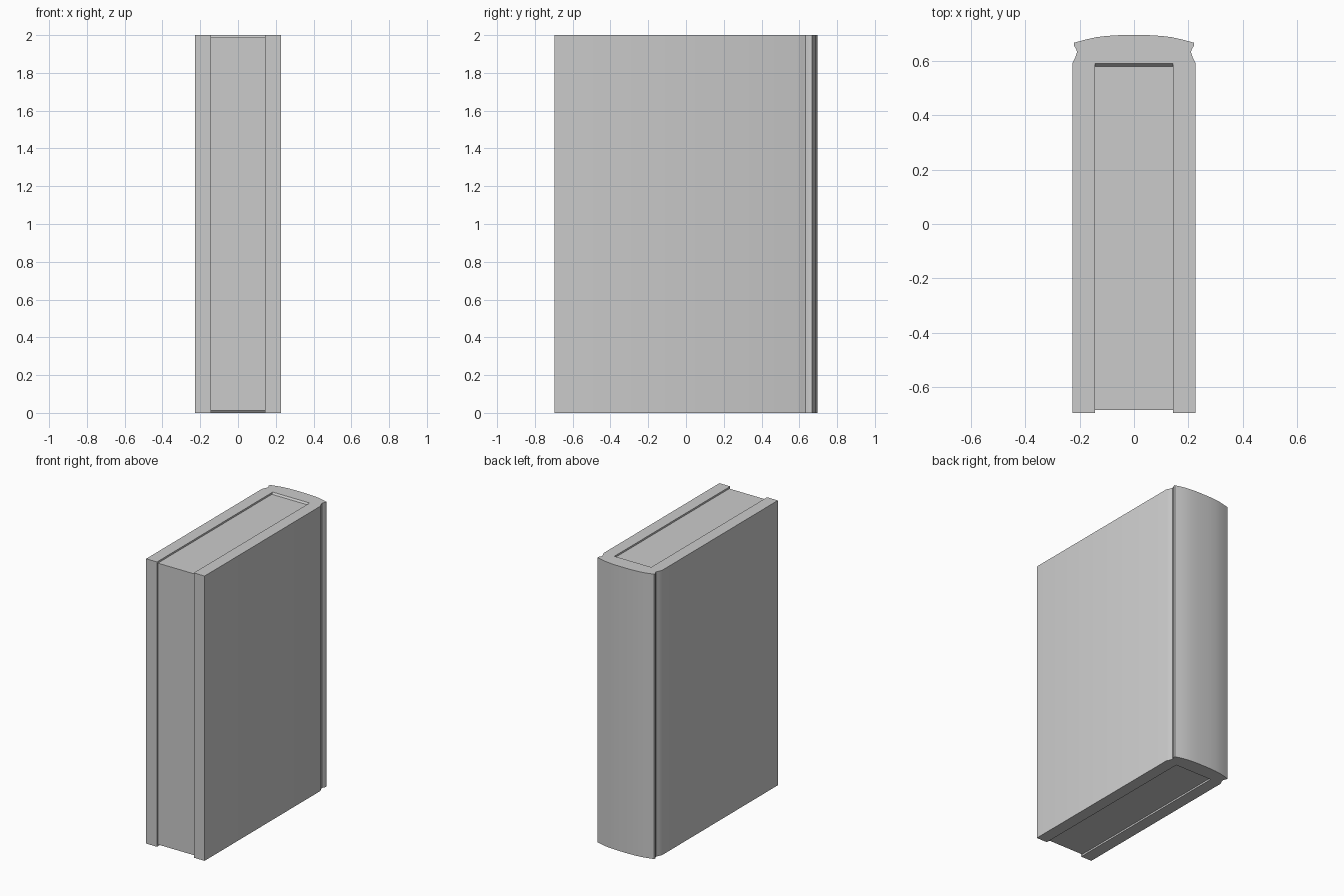
import bpy, bmesh
from mathutils import Vector

if "Cube" in bpy.data.objects:
    bpy.data.objects.remove(bpy.data.objects["Cube"])


def prism(name, profile, to_3d, offset):
    """Extrude a closed 2D profile along the offset vector."""
    bm = bmesh.new()
    face = bm.faces.new([bm.verts.new(to_3d(a, b)) for a, b in profile])
    ext = bmesh.ops.extrude_face_region(bm, geom=[face])
    verts = [v for v in ext["geom"] if isinstance(v, bmesh.types.BMVert)]
    bmesh.ops.translate(bm, verts=verts, vec=Vector(offset))
    bmesh.ops.recalc_face_normals(bm, faces=bm.faces)
    mesh = bpy.data.meshes.new(name)
    bm.to_mesh(mesh)
    bm.free()
    obj = bpy.data.objects.new(name, mesh)
    bpy.context.collection.objects.link(obj)
    return obj


# Cover: U-shaped outline with hinge grooves and a rounded spine
half = [(0.143, 0.59), (0.143, -0.695), (0.227, -0.695), (0.227, 0.59),
        (0.217, 0.611), (0.209, 0.633), (0.214, 0.645), (0.220, 0.655),
        (0.220, 0.667), (0.18, 0.678), (0.14, 0.687), (0.10, 0.692), (0.05, 0.695)]
outline = half + [(-x, y) for x, y in reversed(half)]
cover = prism("book_cover", outline, lambda x, y: (x, y, 0), (0, 0, 2))
bpy.context.view_layer.objects.active = cover
cover.select_set(True)
bpy.ops.object.shade_smooth_by_angle(angle=0.6)

# Pages: slightly recessed block, sloping up to meet the spine
W = 0.143
side = [(-0.685, 0.012), (0.58, 0.012), (0.59, 0.0),
        (0.59, 2.0), (0.58, 1.988), (-0.685, 1.988)]
prism("page_block", side, lambda y, z: (-W, y, z), (2 * W, 0, 0))
